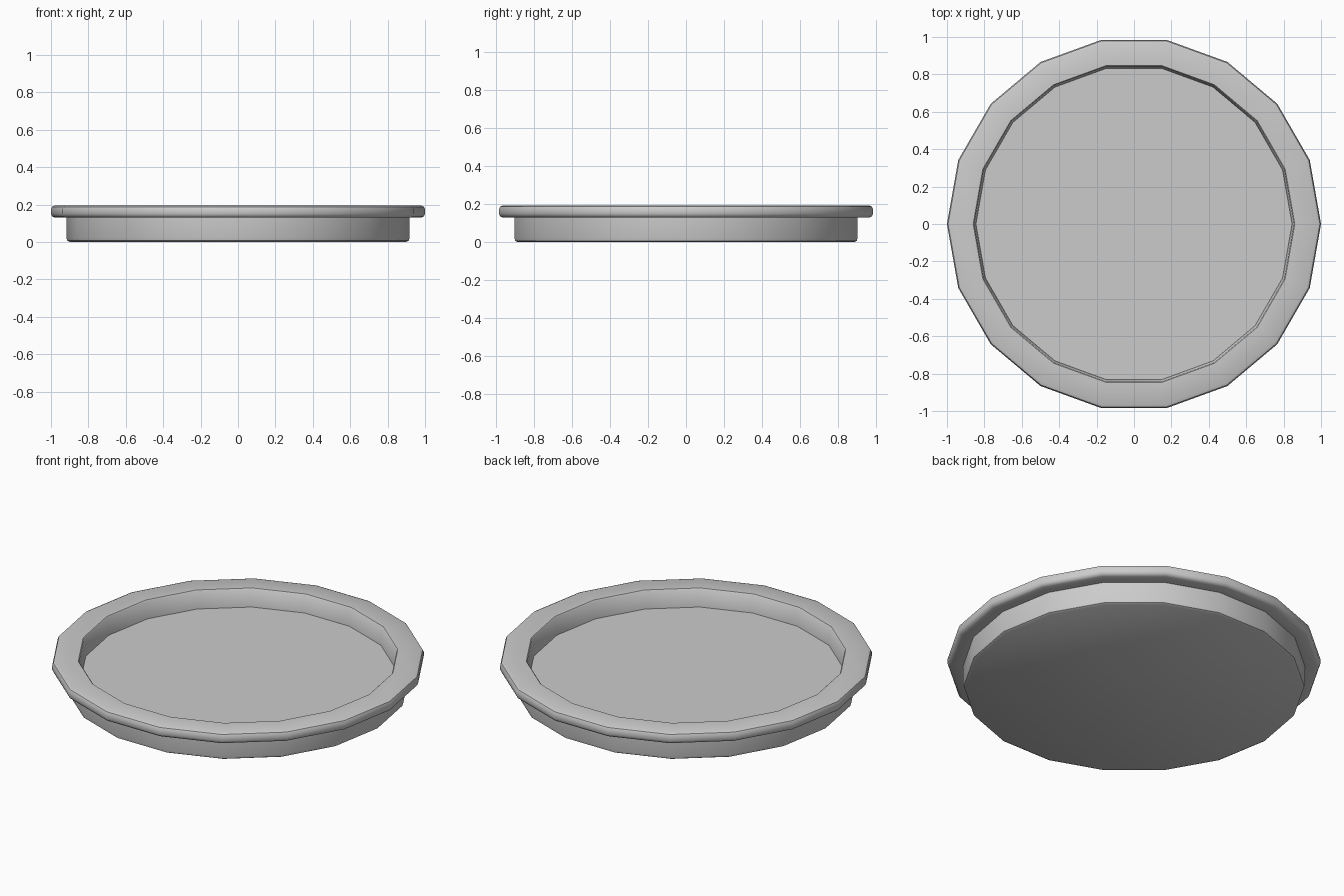
import bpy, bmesh, math

if "Cube" in bpy.data.objects:
    bpy.data.objects.remove(bpy.data.objects["Cube"])

SIDES = 18

# Cross-section (radius, height) from underside centre round to the floor centre
profile = [
    (0.900, 0.0), (0.913, 0.007), (0.917, 0.022),    # base edge
    (0.917, 0.13),                                   # outer wall
    (0.980, 0.13), (0.994, 0.137), (1.0, 0.150),     # lip underside
    (1.0, 0.175), (0.994, 0.188), (0.980, 0.194),    # lip edge
    (0.860, 0.194), (0.855, 0.189),                  # lip top
    (0.845, 0.088),                                  # inner wall
]

bm = bmesh.new()
rings = []
for r, z in profile:
    rings.append([bm.verts.new((r * math.cos(2 * math.pi * i / SIDES),
                                r * math.sin(2 * math.pi * i / SIDES), z))
                  for i in range(SIDES)])
for low, high in zip(rings, rings[1:]):
    for i in range(SIDES):
        j = (i + 1) % SIDES
        bm.faces.new((low[i], low[j], high[j], high[i]))

# Underside and tray floor
bm.faces.new(rings[0][::-1])
bm.faces.new(rings[-1])
bmesh.ops.recalc_face_normals(bm, faces=bm.faces[:])

mesh = bpy.data.meshes.new("round_tray")
bm.to_mesh(mesh)
bm.free()
tray = bpy.data.objects.new("round_tray", mesh)
bpy.context.collection.objects.link(tray)

# Smooth sides with sharp rim and floor edges
bpy.context.view_layer.objects.active = tray
tray.select_set(True)
bpy.ops.object.shade_smooth_by_angle(angle=math.radians(40))
